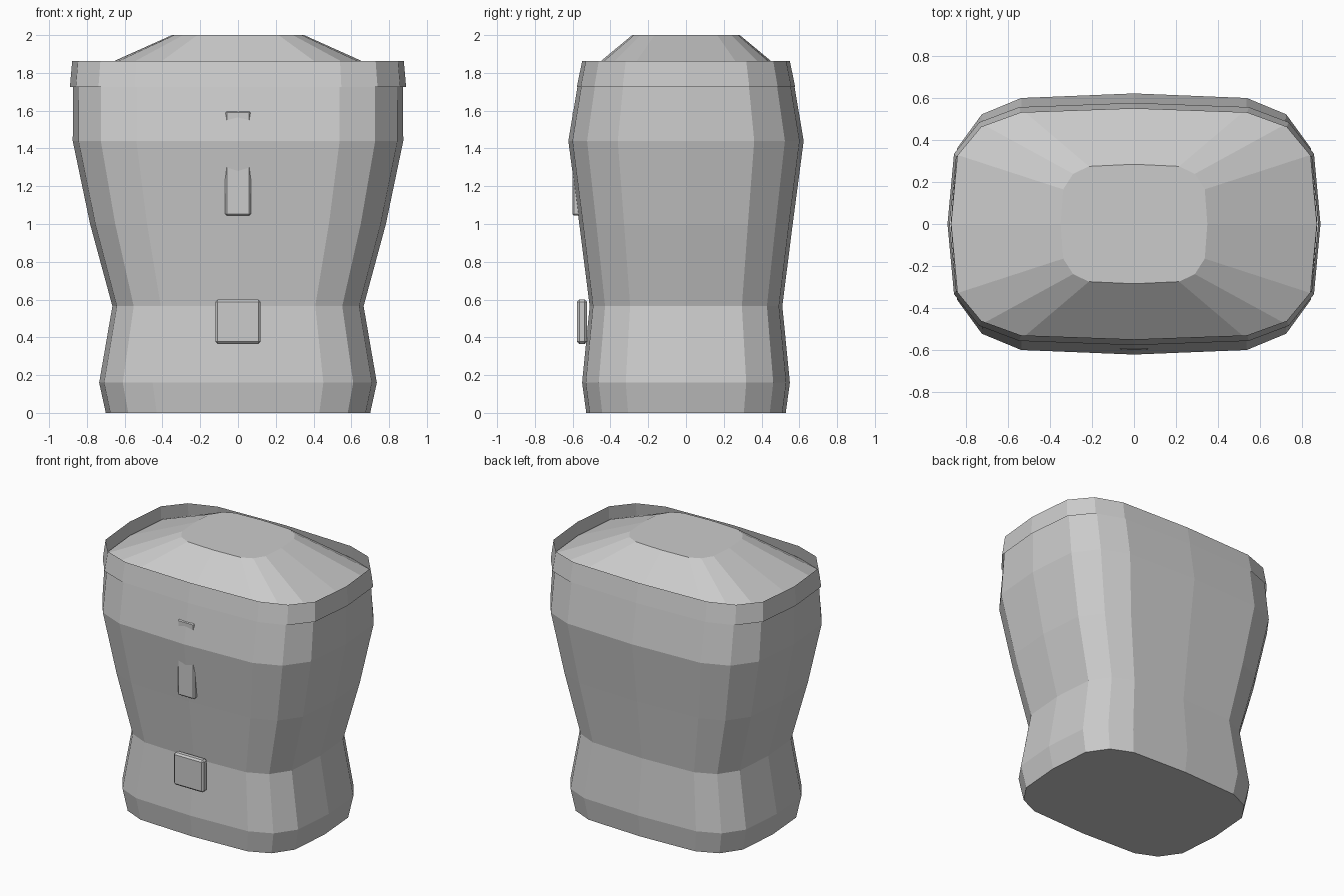
import bpy, bmesh

if "Cube" in bpy.data.objects:
    bpy.data.objects.remove(bpy.data.objects["Cube"])

# Quarter cross-section (unit size), mirrored into a 16-sided rounded outline
QUARTER = [(1, 0), (.965, .58), (.83, .84), (.615, .965), (0, 1)]
half = QUARTER + [(-x, y) for x, y in QUARTER[-2::-1]]
OUTLINE = half + [(x, -y) for x, y in half[-2:0:-1]]


def loft(name, rings, cap_bottom=False, cap_top=False):
    """Skin a stack of (half width, half depth, height) rings."""
    bm = bmesh.new()
    loops = [[bm.verts.new((x * w, y * d, z)) for x, y in OUTLINE] for w, d, z in rings]
    n = len(OUTLINE)
    for a, b in zip(loops, loops[1:]):
        for i in range(n):
            j = (i + 1) % n
            bm.faces.new((a[i], a[j], b[j], b[i]))
    if cap_bottom:
        bm.faces.new(loops[0][::-1])
    if cap_top:
        bm.faces.new(loops[-1])
    mesh = bpy.data.meshes.new(name)
    bm.to_mesh(mesh)
    bm.free()
    obj = bpy.data.objects.new(name, mesh)
    bpy.context.collection.objects.link(obj)
    return obj


def plate(name, width, y0, y1, z0, z1, bevel):
    """Bevelled box centred on x = 0."""
    bpy.ops.mesh.primitive_cube_add(size=1, location=(0, (y0 + y1) / 2, (z0 + z1) / 2))
    obj = bpy.context.object
    obj.name = name
    obj.scale = (width, y1 - y0, z1 - z0)
    bpy.ops.object.transform_apply(location=False, rotation=False, scale=True)
    mod = obj.modifiers.new("bevel", 'BEVEL')
    mod.width = bevel
    mod.segments = 1
    return obj


# Torso with a waist, closed by the sloping shoulders
loft("torso", [(.70, .528, 0), (.735, .55, .16), (.665, .51, .565), (.783, .565, 1.0),
               (.875, .623, 1.44), (.873, .568, 1.765), (.35, .285, 2.0)],
     cap_bottom=True, cap_top=True)

# Thin open collar band around the shoulders
loft("collar", [(.89, .578, 1.725), (.878, .55, 1.862)])

# Front details
plate("belt_buckle", .24, -.577, -.525, .365, .6, .012)
plate("chest_strip", .135, -.602, -.53, 1.045, 1.597, .008)
